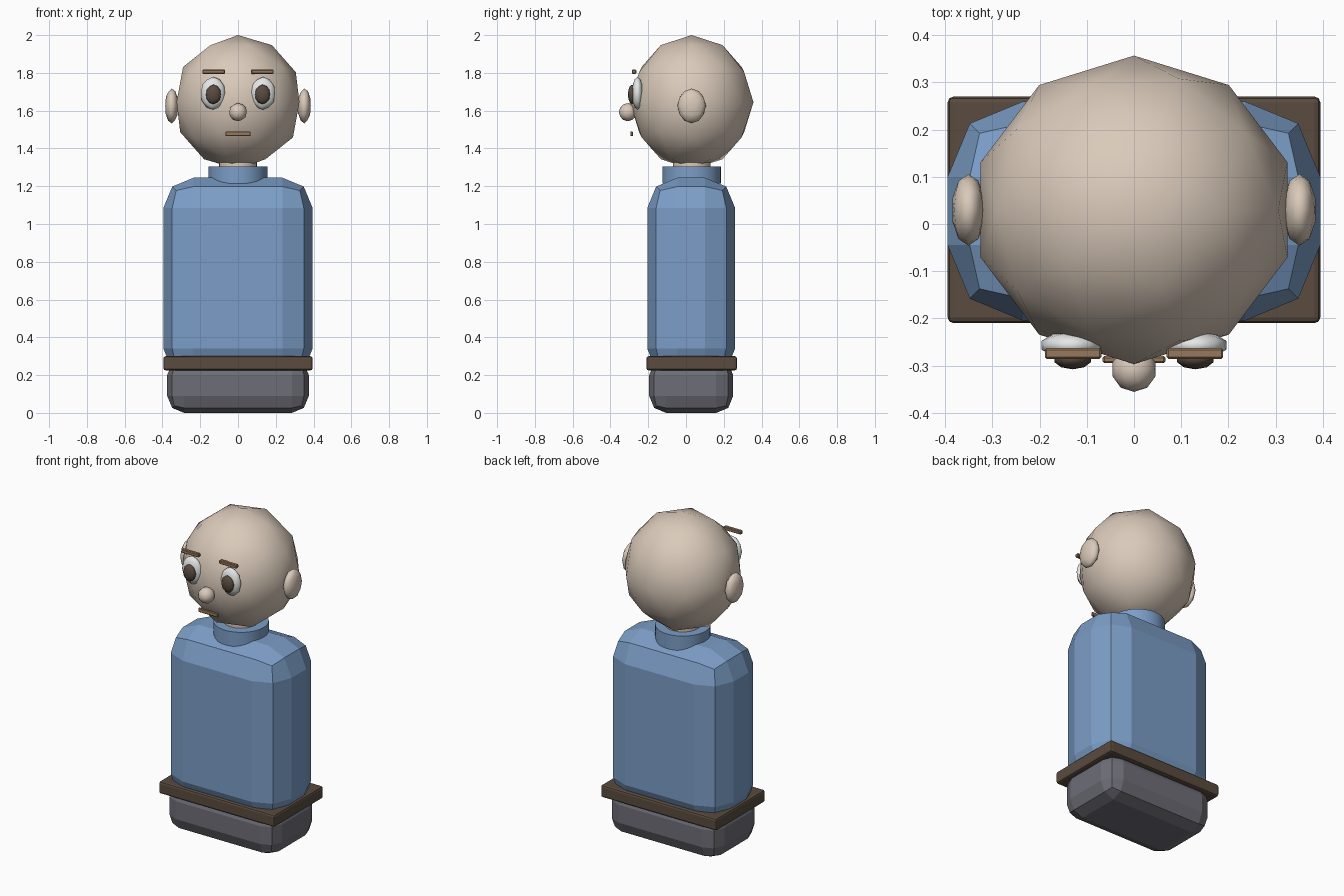
import bpy

default = bpy.data.objects.get("Cube")
if default:
    bpy.data.objects.remove(default, do_unlink=True)

DEPTH = 0.03  # shared front-to-back middle of the body


def material(name, rgb):
    mat = bpy.data.materials.new(name)
    mat.use_nodes = True
    mat.diffuse_color = (*rgb, 1)
    mat.node_tree.nodes["Principled BSDF"].inputs["Base Color"].default_value = (*rgb, 1)
    return mat


skin = material("skin", (0.70, 0.59, 0.49))
blue = material("blue cloth", (0.20, 0.34, 0.57))
grey = material("grey cloth", (0.155, 0.155, 0.185))
dark = material("dark brown", (0.10, 0.07, 0.05))
tan = material("tan brown", (0.31, 0.19, 0.11))
white = material("eye white", (0.78, 0.80, 0.80))


def finish(name, mat, smooth=False):
    obj = bpy.context.object
    obj.name = name
    obj.data.materials.append(mat)
    bpy.ops.object.transform_apply(location=False, rotation=False, scale=True)
    if smooth:
        bpy.ops.object.shade_smooth()
    return obj


def bevel(obj, width, segments):
    mod = obj.modifiers.new("rounded edges", "BEVEL")
    mod.width = width
    mod.segments = segments
    mod.limit_method = "ANGLE"


def box(name, mat, low, high, width, segments=2):
    centre = [(a + b) / 2 for a, b in zip(low, high)]
    bpy.ops.mesh.primitive_cube_add(size=1, location=centre)
    bpy.context.object.scale = [b - a for a, b in zip(low, high)]
    bevel(finish(name, mat), width, segments)


def ball(name, mat, centre, radii):
    bpy.ops.mesh.primitive_ico_sphere_add(subdivisions=2, radius=1, location=centre)
    bpy.context.object.scale = radii
    return finish(name, mat, smooth=True)


def tube(name, mat, radius, bottom, top):
    bpy.ops.mesh.primitive_cylinder_add(vertices=32, radius=radius, depth=top - bottom,
                                        location=(0, DEPTH, (bottom + top) / 2))
    obj = finish(name, mat)
    bpy.ops.object.shade_smooth_by_angle()
    return obj


# Body: trousers, belt and jumper
box("trousers", grey, (-0.375, -0.195, 0), (0.375, 0.25, 0.29), 0.09)
box("belt", dark, (-0.395, -0.21, 0.225), (0.395, 0.27, 0.3), 0.012)
box("jumper", blue, (-0.395, -0.205, 0.18), (0.395, 0.26, 1.245), 0.16)

# Neck and collar
tube("collar", blue, 0.155, 1.215, 1.305)
tube("neck", skin, 0.1, 1.2, 1.325)

# Head and nose
ball("head", skin, (0, DEPTH, 1.645), (0.342, 0.327, 0.355))
ball("nose", skin, (0, -0.308, 1.592), (0.048, 0.048, 0.048))
box("mouth", tan, (-0.067, -0.295, 1.465), (0.067, -0.28, 1.49), 0.004, 1)

# Paired features
for side, s in (("left", 1), ("right", -1)):
    ball(side + "_ear", skin, (s * 0.351, DEPTH, 1.625), (0.036, 0.076, 0.092))
    ball(side + "_eye", white, (s * 0.132, -0.257, 1.692), (0.067, 0.03, 0.087))
    ball(side + "_pupil", dark, (s * 0.13, -0.286, 1.686), (0.041, 0.022, 0.052))
    x = s * 0.129
    box(side + "_eyebrow", tan, (x - 0.06, -0.286, 1.795), (x + 0.06, -0.263, 1.817), 0.004, 1)
